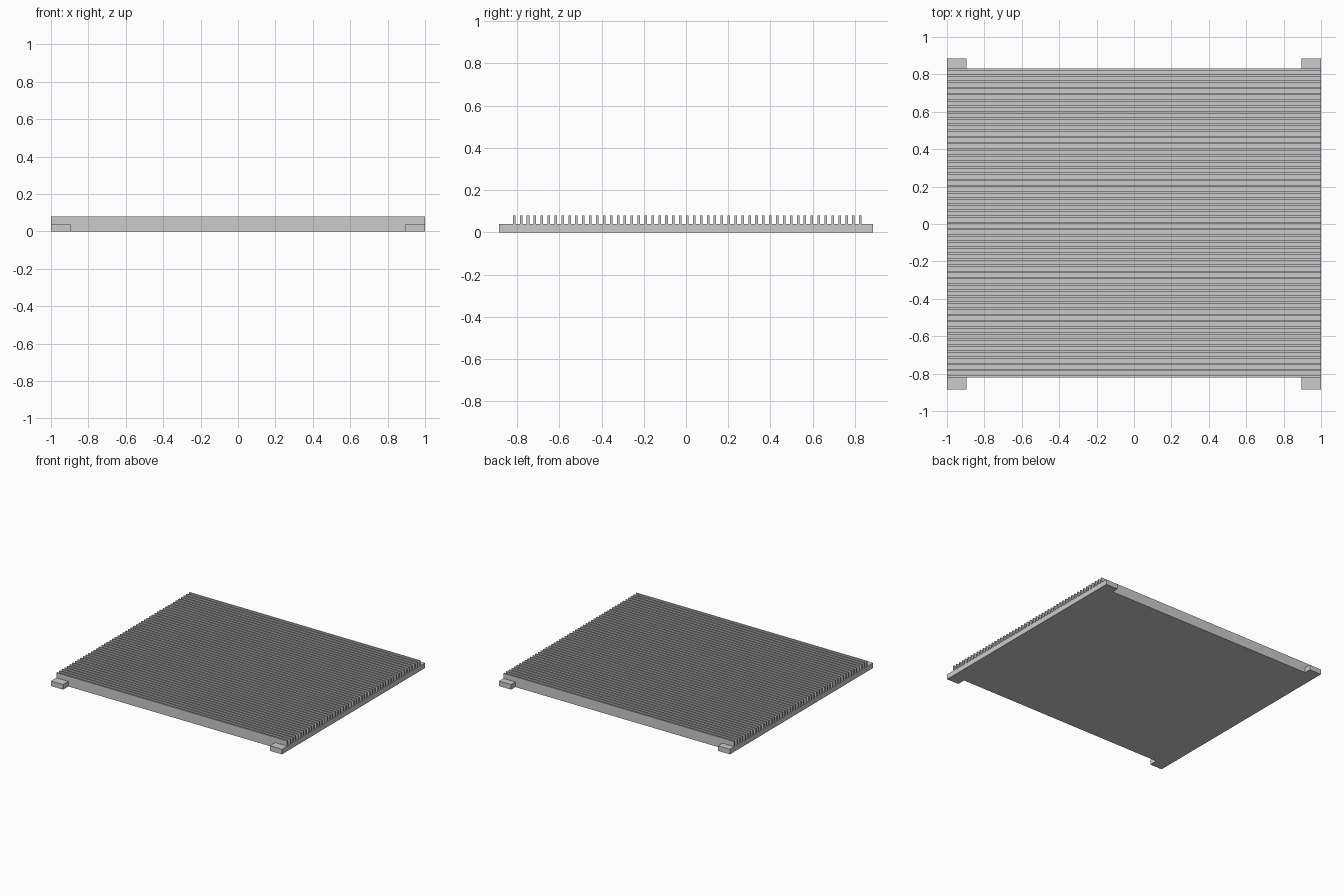
import bpy
import bmesh

old = bpy.data.objects.get("Cube")
if old:
    bpy.data.objects.remove(old, do_unlink=True)

# Overall dimensions
HALF_X = 1.0
FRONT, BACK = -0.82, 0.832
TAB_Y, TAB_W = 0.885, 0.104
BASE_H, TOP = 0.04, 0.08
FIN_COUNT, FIN_T = 51, 0.012
PITCH = (BACK - FRONT - FIN_T) / (FIN_COUNT - 1)

metal = bpy.data.materials.new("grey_metal")
metal.use_nodes = True
colour = (0.6, 0.6, 0.6, 1.0)
metal.diffuse_color = colour
metal.node_tree.nodes["Principled BSDF"].inputs["Base Color"].default_value = colour


def extruded(name, outline, offset):
    """Prism made by pushing a flat outline along an offset."""
    bm = bmesh.new()
    face = bm.faces.new([bm.verts.new(p) for p in outline])
    result = bmesh.ops.extrude_face_region(bm, geom=[face], use_keep_orig=True)
    moved = [v for v in result["geom"] if isinstance(v, bmesh.types.BMVert)]
    bmesh.ops.translate(bm, verts=moved, vec=offset)
    bmesh.ops.recalc_face_normals(bm, faces=bm.faces)
    mesh = bpy.data.meshes.new(name)
    bm.to_mesh(mesh)
    bm.free()
    mesh.materials.append(metal)
    obj = bpy.data.objects.new(name, mesh)
    bpy.context.collection.objects.link(obj)
    return obj


# Base plate with a mounting tab at each corner
inner = HALF_X - TAB_W
right_side = [(inner, FRONT), (inner, -TAB_Y), (HALF_X, -TAB_Y),
              (HALF_X, TAB_Y), (inner, TAB_Y), (inner, BACK)]
left_side = [(-x, y) for x, y in reversed(right_side)]
extruded("base_plate", [(x, y, 0) for x, y in right_side + left_side], (0, 0, BASE_H))

# Row of thin upright cooling fins
fin_section = [(-HALF_X, FRONT, BASE_H), (-HALF_X, FRONT + FIN_T, BASE_H),
               (-HALF_X, FRONT + FIN_T, TOP), (-HALF_X, FRONT, TOP)]
fins = extruded("cooling_fins", fin_section, (2 * HALF_X, 0, 0))
array = fins.modifiers.new("fin_row", "ARRAY")
array.count = FIN_COUNT
array.use_relative_offset = False
array.use_constant_offset = True
array.constant_offset_displace = (0, PITCH, 0)
